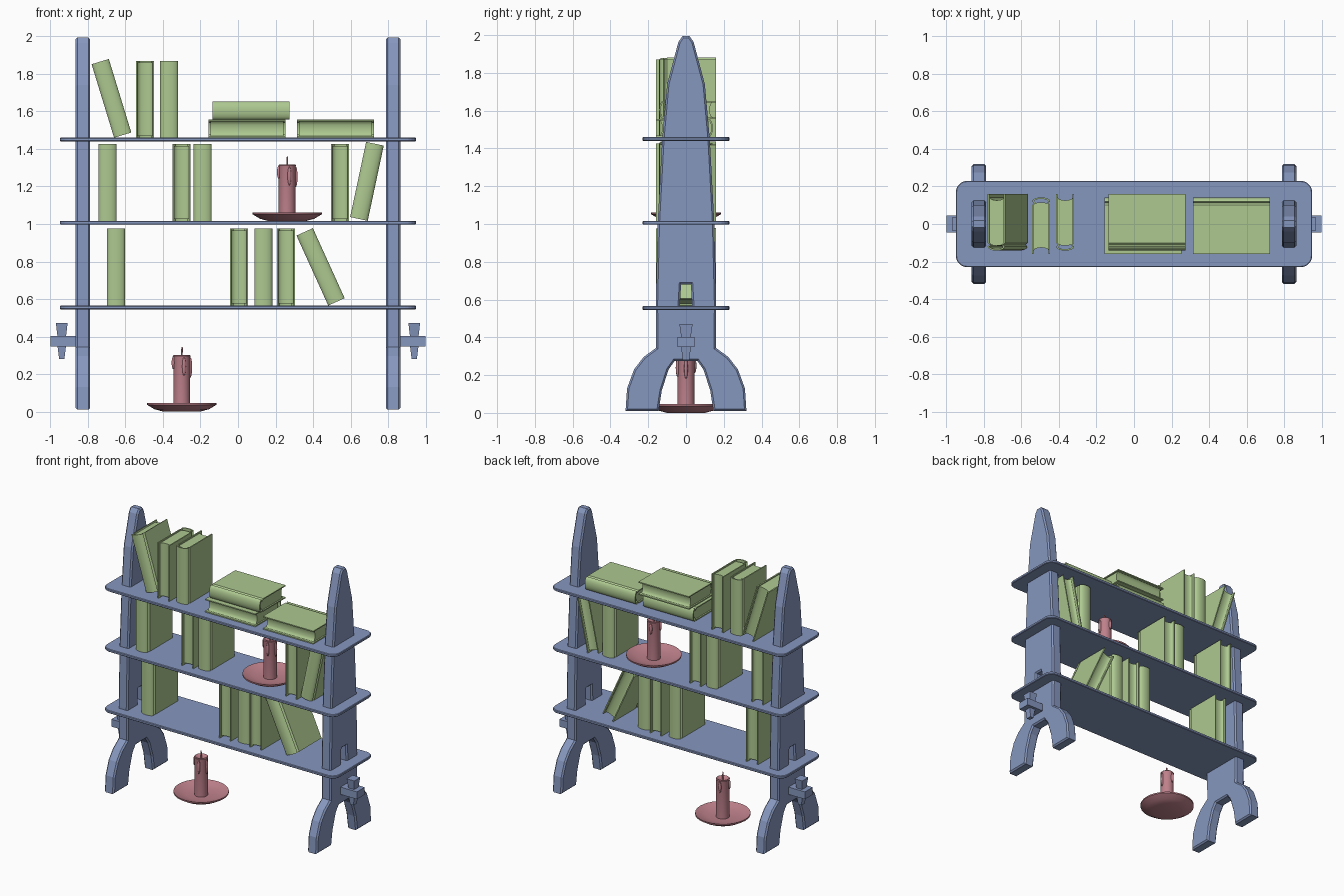
import bpy, bmesh
from math import sin, cos, pi, radians
from mathutils import Matrix, Vector

if "Cube" in bpy.data.objects:
    bpy.data.objects.remove(bpy.data.objects["Cube"])


def material(name, rgb):
    m = bpy.data.materials.new(name)
    m.diffuse_color = (*rgb, 1)
    m.use_nodes = True
    m.node_tree.nodes["Principled BSDF"].inputs["Base Color"].default_value = m.diffuse_color
    return m


WOOD = material("wood_blue", (0.24, 0.31, 0.52))
BOOK = material("book_green", (0.42, 0.58, 0.28))
WAX = material("wax_red", (0.52, 0.22, 0.26))


def finish(ob, mat, smooth=None):
    ob.data.materials.append(mat)
    if smooth:
        bpy.ops.object.select_all(action='DESELECT')
        ob.select_set(True)
        bpy.context.view_layer.objects.active = ob
        bpy.ops.object.shade_smooth_by_angle(angle=radians(smooth))
    return ob


def from_bmesh(name, bm, mat, smooth=None):
    bmesh.ops.recalc_face_normals(bm, faces=bm.faces[:])
    me = bpy.data.meshes.new(name)
    bm.to_mesh(me)
    bm.free()
    ob = bpy.data.objects.new(name, me)
    bpy.context.collection.objects.link(ob)
    return finish(ob, mat, smooth)


def plate(name, outlines, thick, bevel, loc, rot=(0, 0, 0)):
    """Flat board from closed outlines (later outlines are holes)."""
    cu = bpy.data.curves.new(name, 'CURVE')
    cu.dimensions, cu.fill_mode = '2D', 'BOTH'
    for pts in outlines:
        s = cu.splines.new('POLY')
        s.points.add(len(pts) - 1)
        for p, (x, y) in zip(s.points, pts):
            p.co = (x, y, 0, 1)
        s.use_cyclic_u = True
    cu.extrude, cu.bevel_depth = thick / 2 - bevel, bevel
    cu.offset, cu.bevel_resolution = -bevel, 0
    ob = bpy.data.objects.new(name, cu)
    bpy.context.collection.objects.link(ob)
    ob.location, ob.rotation_euler = loc, rot
    bpy.ops.object.select_all(action='DESELECT')
    ob.select_set(True)
    bpy.context.view_layer.objects.active = ob
    bpy.ops.object.convert(target='MESH')
    ob = bpy.context.object
    for p in ob.data.polygons:
        p.use_smooth = False
    return finish(ob, WOOD)


def taper_box(name, loc, bottom, top, height):
    """Box with separate (x, y) sizes at bottom and top."""
    bm = bmesh.new()
    bmesh.ops.create_cube(bm, size=1)
    for v in bm.verts:
        sx, sy = top if v.co.z > 0 else bottom
        v.co = Vector((v.co.x * sx, v.co.y * sy, v.co.z * height)) + Vector(loc)
    return from_bmesh(name, bm, WOOD)


# Side panels with splayed feet, pointed top and a slot
half = [(0.145, 0.01), (0.32, 0.01), (0.312, 0.13), (0.275, 0.23), (0.225, 0.295),
        (0.158, 0.345), (0.16, 0.58), (0.15, 1.0), (0.126, 1.45), (0.1, 1.74),
        (0.04, 1.965), (0.018, 1.995)]
arch = [(0.06, 0.275), (0.092, 0.23), (0.128, 0.12)]
right = arch + half
outline = right + [(-y, z) for y, z in reversed(right)]
slot = [(-0.033, 0.56), (0.033, 0.56), (0.026, 0.68), (-0.026, 0.68)]
for side, s in (("left", -1), ("right", 1)):
    plate(side + "_panel", [outline, slot], 0.078, 0.01, (s * 0.827, 0, 0), (pi / 2, 0, pi / 2))
    taper_box(side + "_tenon", (s * 0.93, 0, 0.375), (0.14, 0.09), (0.14, 0.09), 0.054)
    taper_box(side + "_wedge_upper", (s * 0.94, 0, 0.436), (0.046, 0.05), (0.062, 0.07), 0.07)
    taper_box(side + "_wedge_lower", (s * 0.94, 0, 0.316), (0.028, 0.038), (0.046, 0.05), 0.07)

# Shelves with rounded corners
rounded = []
for cx, cy, a0 in ((1, 1, 0), (-1, 1, 90), (-1, -1, 180), (1, -1, 270)):
    for i in range(6):
        a = radians(a0 + 18 * i)
        rounded.append((cx * 0.89 + 0.06 * cos(a), cy * 0.17 + 0.06 * sin(a)))
for i, z in enumerate((0.555, 1.007, 1.45)):
    plate(f"shelf_{i + 1}", [rounded], 0.02, 0.004, (0, 0, z))

# Books: thin cover with hinge grooves and round spine, plus a page block
T, H = 0.096, 0.41
cover = [(-T / 2, 0.16), (-T / 2, -0.1), (-T / 2 + 0.01, -0.112)]
cover += [(-T / 2 * cos(pi * i / 8), -0.12 - 0.022 * sin(pi * i / 8)) for i in range(9)]
cover += [(-x, y) for x, y in reversed(cover[:3])]
pw = T / 2 - 0.008
pages = [(-pw * cos(pi * i / 6), -0.1 - 0.016 * sin(pi * i / 6)) for i in range(7)]
pages += [(pw * cos(pi * i / 6), 0.142 - 0.016 * sin(pi * i / 6)) for i in range(7)]


def add_book(name, mat):
    bm = bmesh.new()
    pts = [Vector(p) for p in cover]
    rows = []
    for i, p in enumerate(pts):
        d = (pts[min(i + 1, len(pts) - 1)] - pts[max(i - 1, 0)]).normalized()
        q = p + Vector((-d.y, d.x)) * 0.008
        rows.append([bm.verts.new((c.x, c.y, z)) for c, z in ((p, 0), (q, 0), (q, H), (p, H))])
    for a, b in zip(rows, rows[1:]):
        for k in range(4):
            bm.faces.new((a[k], a[(k + 1) % 4], b[(k + 1) % 4], b[k]))
    bm.faces.new(rows[0])
    bm.faces.new(rows[-1])
    lo, hi = [[bm.verts.new((x, y, z)) for x, y in pages] for z in (0.01, H - 0.01)]
    n = len(pages)
    bm.faces.new(lo)
    bm.faces.new(hi)
    for i in range(n):
        bm.faces.new((lo[i], lo[(i + 1) % n], hi[(i + 1) % n], hi[i]))
    ob = from_bmesh(name, bm, BOOK, 35)
    ob.matrix_world = mat


# Standing books: x, lean in degrees, spine turned to the back
standing = {
    0.565: [(-0.65, 0, 0), (0.005, 0, 1), (0.135, 0, 0), (0.255, 0, 1), (0.525, -24.4, 0)],
    1.017: [(-0.695, 0, 0), (-0.3, 0, 1), (-0.188, 0, 0), (0.545, 0, 1), (0.645, 12, 0)],
    1.46: [(-0.615, -17, 0), (-0.495, 0, 1), (-0.367, 0, 0)],
}
for z, row in standing.items():
    for x, lean, turned in row:
        a = radians(lean)
        add_book("standing_book", Matrix.Translation((x, 0, z + T / 2 * abs(sin(a))))
                 @ Matrix.Rotation(a, 4, 'Y') @ Matrix.Rotation(pi * turned, 4, 'Z'))

# Lying books on the top shelf
for x, z, turned in ((-0.157, 1.46, 1), (-0.135, 1.556, 0), (0.315, 1.46, 1)):
    flip = Matrix.Rotation(pi * turned, 4, 'Z')
    add_book("lying_book", Matrix.Translation((x, 0, z + T / 2))
             @ Matrix.Rotation(pi / 2, 4, 'Y') @ flip)


def lathe(name, profile, loc, steps=32):
    bm = bmesh.new()
    vs = [bm.verts.new((r, 0, z)) for r, z in profile]
    es = [bm.edges.new(e) for e in zip(vs, vs[1:])]
    bmesh.ops.spin(bm, geom=vs + es, cent=(0, 0, 0), axis=(0, 0, 1), angle=2 * pi, steps=steps)
    bmesh.ops.remove_doubles(bm, verts=bm.verts[:], dist=1e-5)
    ob = from_bmesh(name, bm, WAX, 40)
    ob.location = loc
    return ob


# Candles on dishes, with wicks and wax drips
for x, z in ((-0.3, 0), (0.262, 1.016)):
    lathe("candle_dish", [(0, 0), (0.1, 0), (0.145, 0.012), (0.185, 0.036), (0.185, 0.046),
                          (0.145, 0.03), (0.1, 0.02), (0, 0.018)], (x, 0, z))
    lathe("candle", [(0, 0.015), (0.045, 0.015), (0.045, 0.29), (0.047, 0.297),
                     (0.042, 0.302), (0.03, 0.292), (0, 0.288)], (x, 0, z), 24)
    wick = lathe("candle_wick", [(0, 0), (0.005, 0), (0.004, 0.055), (0, 0.06)], (x, 0, z + 0.286), 8)
    wick.rotation_euler = (0.05, 0.03, 0)
    for ang, zc, length in ((0, 0.235, 0.055), (100, 0.25, 0.04), (195, 0.26, 0.035), (285, 0.24, 0.05)):
        a = radians(ang)
        bm = bmesh.new()
        bmesh.ops.create_uvsphere(bm, u_segments=10, v_segments=8, radius=1)
        bmesh.ops.scale(bm, vec=(0.01, 0.01, length), verts=bm.verts[:])
        drip = from_bmesh("wax_drip", bm, WAX, 60)
        drip.location = (x + 0.046 * cos(a), 0.046 * sin(a), z + zc)
